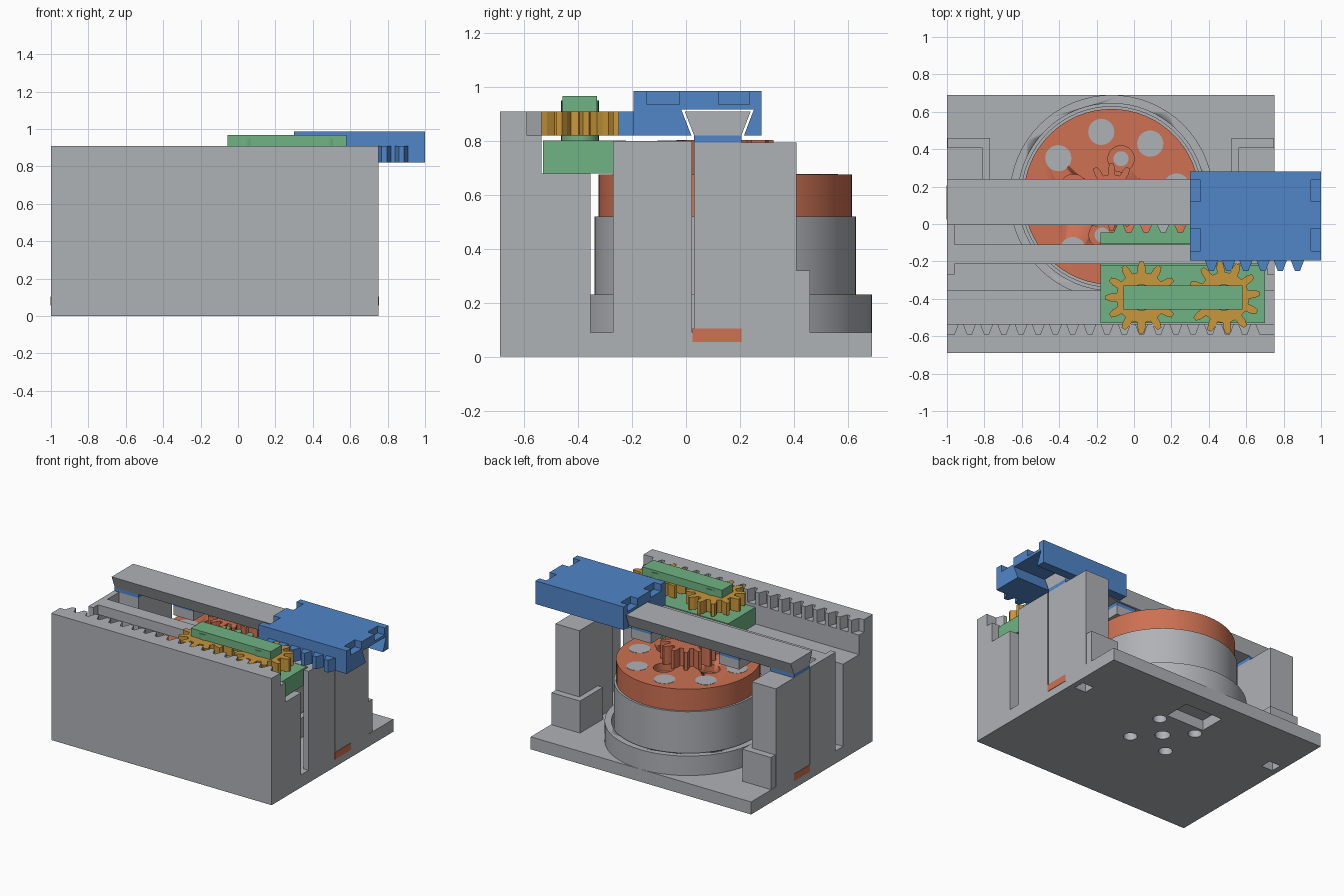
import bpy, bmesh
from math import sin, cos, pi, radians

if "Cube" in bpy.data.objects:
    bpy.data.objects.remove(bpy.data.objects["Cube"], do_unlink=True)


def material(name, rgb):
    m = bpy.data.materials.new(name)
    m.use_nodes = True
    m.diffuse_color = (*rgb, 1)
    m.node_tree.nodes["Principled BSDF"].inputs["Base Color"].default_value = (*rgb, 1)
    return m


GREY = material("machine grey", (0.43, 0.445, 0.47))
BLUE = material("carriage blue", (0.08, 0.24, 0.58))
GREEN = material("carrier green", (0.16, 0.45, 0.23))
GOLD = material("gear gold", (0.58, 0.31, 0.045))
ORANGE = material("rotor orange", (0.61, 0.165, 0.085))


def prism(name, pts, lo, hi, mat, axis="z"):
    """Extrude a 2D outline along z (points are x, y) or along x (points are y, z)."""
    bm = bmesh.new()
    place = (lambda a, b: (a, b, lo)) if axis == "z" else (lambda a, b: (lo, a, b))
    face = bm.faces.new([bm.verts.new(place(a, b)) for a, b in pts])
    new = bmesh.ops.extrude_face_region(bm, geom=[face])["geom"]
    move = (0, 0, hi - lo) if axis == "z" else (hi - lo, 0, 0)
    bmesh.ops.translate(bm, vec=move, verts=[v for v in new if isinstance(v, bmesh.types.BMVert)])
    bmesh.ops.recalc_face_normals(bm, faces=bm.faces)
    mesh = bpy.data.meshes.new(name)
    bm.to_mesh(mesh)
    bm.free()
    mesh.materials.append(mat)
    ob = bpy.data.objects.new(name, mesh)
    bpy.context.collection.objects.link(ob)
    return ob


def box(name, x0, x1, y0, y1, z0, z1, mat):
    return prism(name, [(x0, y0), (x1, y0), (x1, y1), (x0, y1)], z0, z1, mat)


def cyl(name, c, r, z0, z1, mat, n=32):
    pts = [(c[0] + r * cos(2 * pi * i / n), c[1] + r * sin(2 * pi * i / n)) for i in range(n)]
    ob = prism(name, pts, z0, z1, mat)
    bpy.ops.object.select_all(action="DESELECT")
    ob.select_set(True)
    bpy.context.view_layer.objects.active = ob
    bpy.ops.object.shade_smooth_by_angle(angle=radians(30))
    return ob


def cut(target, cutter):
    mod = target.modifiers.new("cut", "BOOLEAN")
    mod.operation, mod.solver, mod.object = "DIFFERENCE", "EXACT", cutter
    cutter.hide_render = True
    cutter.hide_set(True)


def polar(c, r, a):
    return (c[0] + r * cos(a), c[1] + r * sin(a))


def gear(name, c, root, tip, z0, z1, mat, turn=0.0, n=12):
    step, pts = 2 * pi / n, []
    mid = root + 0.55 * (tip - root)
    for i in range(n):
        a = turn + i * step
        for f, r in ((-.3, root), (-.23, mid), (-.11, tip), (.11, tip), (.23, mid), (.3, root)):
            pts.append(polar(c, r, a + f * step))
    return prism(name, pts, z0, z1, mat)


PITCH = 0.092


def rack(name, x0, x1, back, root, tip, peak, z0, z1, mat):
    """Straight toothed bar; one tooth is centred on x = peak."""
    pts = [(x0, back), (x0, root)]
    for i in range(-30, 31):
        c = peak + i * PITCH
        if x0 + 0.036 < c < x1 - 0.036:
            pts += [(c - .035, root), (c - .014, tip), (c + .014, tip), (c + .035, root)]
    return prism(name, pts + [(x1, root), (x1, back)], z0, z1, mat)


L, R, MID = -1.0, 0.75, -0.125
MOTOR = (-0.12, 0.145)

# Base plate with underside holes and pockets
base = box("base_plate", L, R, -.69, .69, 0, .09, GREY)
cut(base, cyl("centre_hole_cutter", MOTOR, .05, -.1, .08, GREY))
for k in range(4):
    cut(base, cyl("bolt_hole_cutter", polar(MOTOR, .21, pi / 4 + k * pi / 2), .045, -.1, .08, GREY))
cut(base, box("cable_pocket_cutter", -.28, .02, .36, .55, -.1, .075, GREY))
for s in (-1, 1):
    x = MID + s * .79
    cut(base, box("clip_pocket_cutter", x - .045, x + .045, .25, .33, -.1, .075, GREY))

# Front wall with ledge and fixed rack
prism("front_wall", [(-.69, .09), (-.355, .09), (-.355, .68), (-.535, .68), (-.535, .82), (-.69, .82)],
      L, R, GREY, "x")
rack("fixed_rack", L, R, -.69, -.59, -.535, .04 + PITCH / 2, .82, .91, GREY)

# End supports, mirrored at both ends
for side, label in ((-1, "right"), (1, "left")):
    def ends(a, b):
        return sorted((MID + side * (.875 - a), MID + side * (.875 - b)))
    box(label + "_end_wall", *ends(0, .04), -.27, .022, .09, .8, GREY)
    box(label + "_rail_post", *ends(0, .19), .03, .41, .09, .795, GREY)
    box(label + "_post_socket", *ends(.004, .23), .2, .46, .09, .32, GREY)
    box(label + "_rail_shim", *ends(0, .19), .03, .205, .795, .82, BLUE)
    box(label + "_clip", *ends(-.003, .06), .025, .205, .055, .105, ORANGE)
    x = MID + side * .35
    box(label + "_rail_pad", x - .08, x + .08, .06, .19, .73, .795, GREY)
    box(label + "_pad_shim", x - .08, x + .08, .06, .19, .795, .82, BLUE)

# Dovetail rail and guide bar
prism("dovetail_rail", [(.03, .82), (.205, .82), (.24, .91), (-.005, .91)], L, R, GREY, "x")
box("guide_bar", L, R, -.215, -.11, .73, .8, GREY)

# Motor: flange ring, body, rotor
flange = cyl("motor_flange", MOTOR, .545, .09, .23, GREY, 64)
cut(flange, cyl("flange_cutter", MOTOR, .5, .12, .3, GREY, 64))
cyl("motor_body", MOTOR, .485, .09, .52, GREY, 64)
rotor = cyl("rotor", MOTOR, .47, .52, .675, ORANGE, 64)
for k in range(8):
    cyl("rotor_plug", polar(MOTOR, .352, radians(9 + 45 * k)), .07, .6, .677, GREY)
for k in range(4):
    c = polar(MOTOR, .21, radians(76 + 90 * k))
    cut(rotor, cyl("bolt_recess_cutter", c, .07, .62, .8, ORANGE))
    cyl("bolt_recess_floor", c, .04, .6, .624, GREY)
gear("rotor_pinion", MOTOR, .12, .18, .67, .803, ORANGE, -pi / 2)

# Sliding carrier with slot for the guide bar and rear rack
prism("gear_carrier", [(-.53, .68), (-.06, .68), (-.06, .802), (-.105, .802), (-.105, .728),
                       (-.222, .728), (-.222, .802), (-.53, .802)], -.18, .7, GREEN, "x")
rack("carrier_rack", -.18, .7, -.1, -.045, 0, MOTOR[0] + PITCH / 2, .68, .802, GREEN)

# Twin gears on hubs, joined by a top bar
for x, turn in ((.04, 0), (.48, .114)):
    c = (x, -.393)
    gear("drive_gear", c, .135, .194, .82, .91, GOLD, pi / 2 + turn)
    cyl("gear_hub", c, .07, .79, .95, GREEN)
box("gear_bridge", -.055, .58, -.457, -.33, .91, .967, GREEN)

# Carriage: dovetail body, notched top, toothed edge
prism("carriage_body", [(-.195, .82), (.02, .82), (-.018, .917), (.252, .917), (.215, .82),
                        (.28, .82), (.28, .936), (-.195, .936)], .3, 1, BLUE, "x")
NOTCHES = (-.145, -.025, .12, .235)


def notched_side(x, inner):
    pts = [(x, -.195)]
    for i in (0, 2):
        a, b = NOTCHES[i], NOTCHES[i + 1]
        pts += [(x, a), (inner, a), (inner, b), (x, b)]
    return pts + [(x, .28)]


prism("carriage_top", notched_side(1, .945) + notched_side(.3, .355)[::-1], .936, .986, BLUE)
rack("carriage_rack", .3, 1, -.19, -.195, -.25, .506, .82, .91, BLUE)
